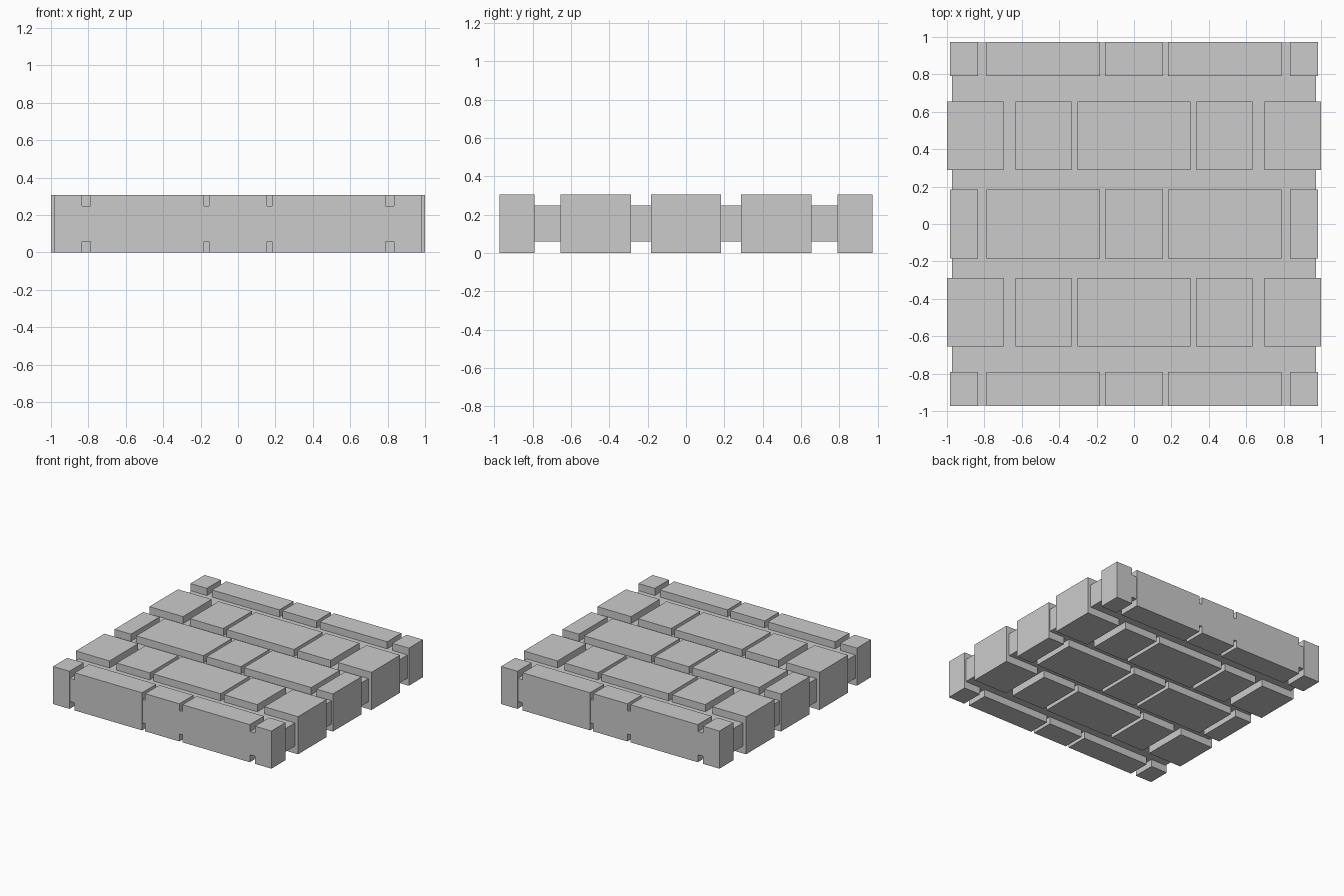
import bpy
import bmesh

if "Cube" in bpy.data.objects:
    bpy.data.objects.remove(bpy.data.objects["Cube"])


def add_box(bm, x0, x1, y0, y1, z0, z1):
    verts = bmesh.ops.create_cube(bm, size=1)["verts"]
    bmesh.ops.scale(bm, verts=verts, vec=(x1 - x0, y1 - y0, z1 - z0))
    bmesh.ops.translate(bm, verts=verts, vec=((x0 + x1) / 2, (y0 + y1) / 2, (z0 + z1) / 2))


def box_object(name, boxes):
    bm = bmesh.new()
    for b in boxes:
        add_box(bm, *b)
    mesh = bpy.data.meshes.new(name)
    bm.to_mesh(mesh)
    bm.free()
    obj = bpy.data.objects.new(name, mesh)
    bpy.context.collection.objects.link(obj)
    return obj


def mirrored(spans):
    # right-hand spans plus their mirror images; spans starting below 0 are central
    return spans + [(-b, -a) for a, b in spans if a > 0]


HEIGHT = 0.306

# Recessed mortar slab holding the bricks together
box_object("mortar_core", [(-0.972, 0.972, -0.97, 0.97, 0.059, 0.248)])

# Two alternating brick layouts along x
outer_layout = mirrored([(-0.154, 0.154), (0.182, 0.788), (0.835, 0.983)])
inner_layout = mirrored([(-0.303, 0.303), (0.334, 0.633), (0.697, 1.0)])

# Brick courses from front to back
courses = [
    ("front_edge_bricks", (-0.974, -0.792), outer_layout),
    ("front_inner_bricks", (-0.656, -0.288), inner_layout),
    ("centre_bricks", (-0.184, 0.184), outer_layout),
    ("back_inner_bricks", (0.288, 0.656), inner_layout),
    ("back_edge_bricks", (0.792, 0.974), outer_layout),
]
for name, (y0, y1), layout in courses:
    box_object(name, [(x0, x1, y0, y1, 0, HEIGHT) for x0, x1 in layout])
